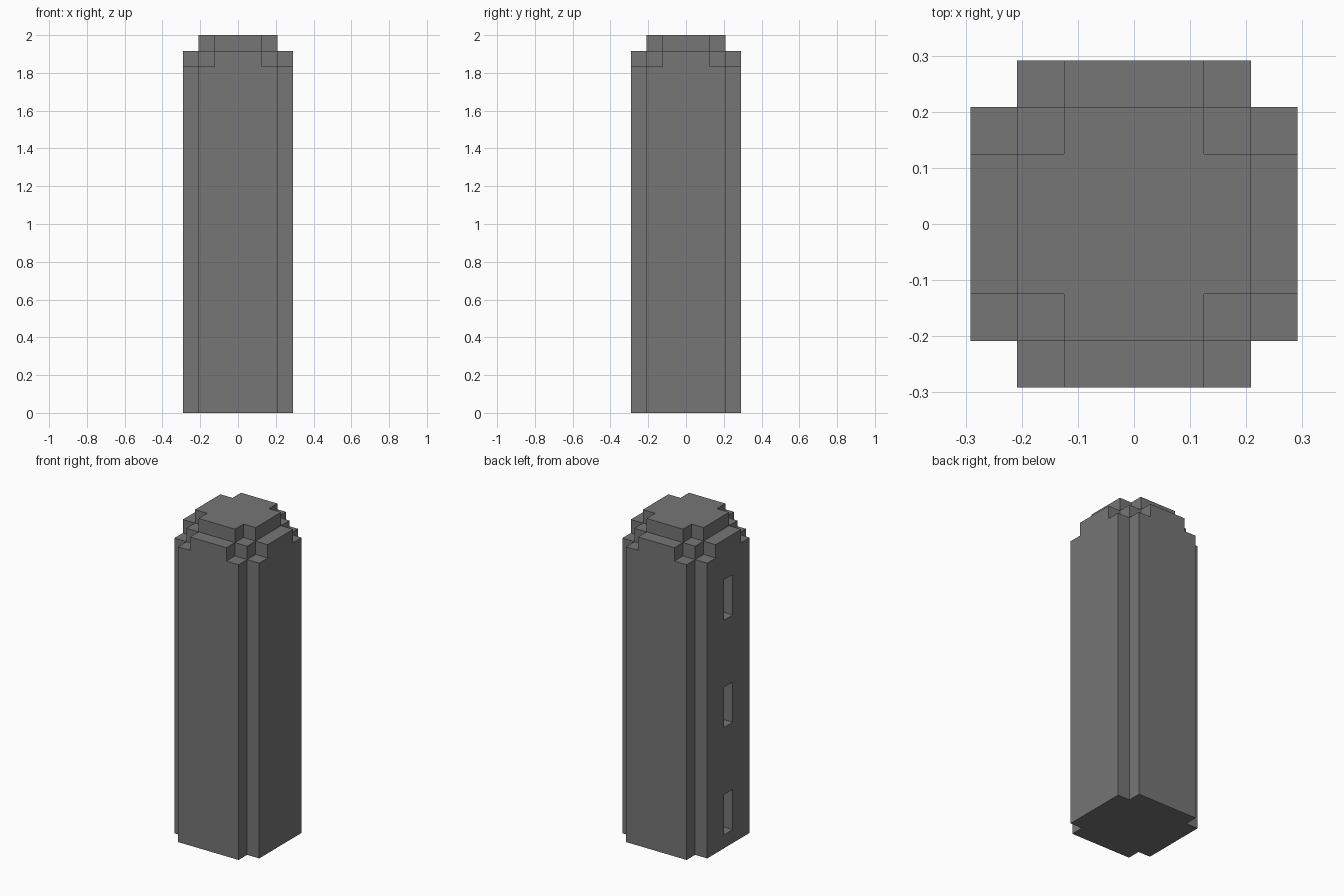
import bpy
import bmesh
from mathutils import Matrix, Vector

U = 2 / 24  # one block

if "Cube" in bpy.data.objects:
    bpy.data.objects.remove(bpy.data.objects["Cube"], do_unlink=True)

stone = bpy.data.materials.new("grey stone")
stone.use_nodes = True
stone.diffuse_color = (0.18, 0.18, 0.18, 1)
stone.node_tree.nodes["Principled BSDF"].inputs["Base Color"].default_value = stone.diffuse_color


def finish(name, bm):
    bmesh.ops.recalc_face_normals(bm, faces=bm.faces)
    mesh = bpy.data.meshes.new(name)
    bm.to_mesh(mesh)
    bm.free()
    mesh.materials.append(stone)
    obj = bpy.data.objects.new(name, mesh)
    bpy.context.collection.objects.link(obj)
    return obj


def stepped_prism(name, corner, bottom, top):
    """Extrude an outline made of one stepped corner turned four times."""
    bm = bmesh.new()
    verts = []
    for turn in range(4):
        x_axis, y_axis = [((1, 0), (0, 1)), ((0, 1), (-1, 0)),
                          ((-1, 0), (0, -1)), ((0, -1), (1, 0))][turn]
        for x, y in corner:
            point = Vector(x_axis) * x + Vector(y_axis) * y
            verts.append(bm.verts.new((point.x * U, point.y * U, bottom * U)))
    face = bm.faces.new(verts)
    grown = bmesh.ops.extrude_face_region(bm, geom=[face], use_keep_orig=True)
    raised = [g for g in grown["geom"] if isinstance(g, bmesh.types.BMVert)]
    bmesh.ops.translate(bm, verts=raised, vec=(0, 0, (top - bottom) * U))
    return finish(name, bm)


# Tower body and its two stepped roof tiers
shaft = stepped_prism("tower_shaft", [(3.5, 2.5), (2.5, 2.5), (2.5, 3.5)], 0, 22)
stepped_prism("roof_shoulder",
              [(3.5, 1.5), (2.5, 1.5), (2.5, 2.5), (1.5, 2.5), (1.5, 3.5)], 22, 23)
stepped_prism("roof_cap", [(2.5, 1.5), (1.5, 1.5), (1.5, 2.5)], 23, 24)

# Three slit windows, one block deep, in the -x wall
bm = bmesh.new()
for sill in (1, 9, 17):
    place = Matrix.Translation(Vector((-3.5, 0, sill + 1.5)) * U)
    bmesh.ops.create_cube(bm, size=U, matrix=place @ Matrix.Diagonal((2, 1, 3, 1)))
cutter = finish("window_cutter", bm)
cutter.hide_render = True

cut = shaft.modifiers.new("slit windows", 'BOOLEAN')
cut.operation = 'DIFFERENCE'
cut.solver = 'EXACT'
cut.object = cutter
bpy.context.view_layer.objects.active = shaft
bpy.ops.object.modifier_apply(modifier=cut.name)
bpy.data.objects.remove(cutter, do_unlink=True)
